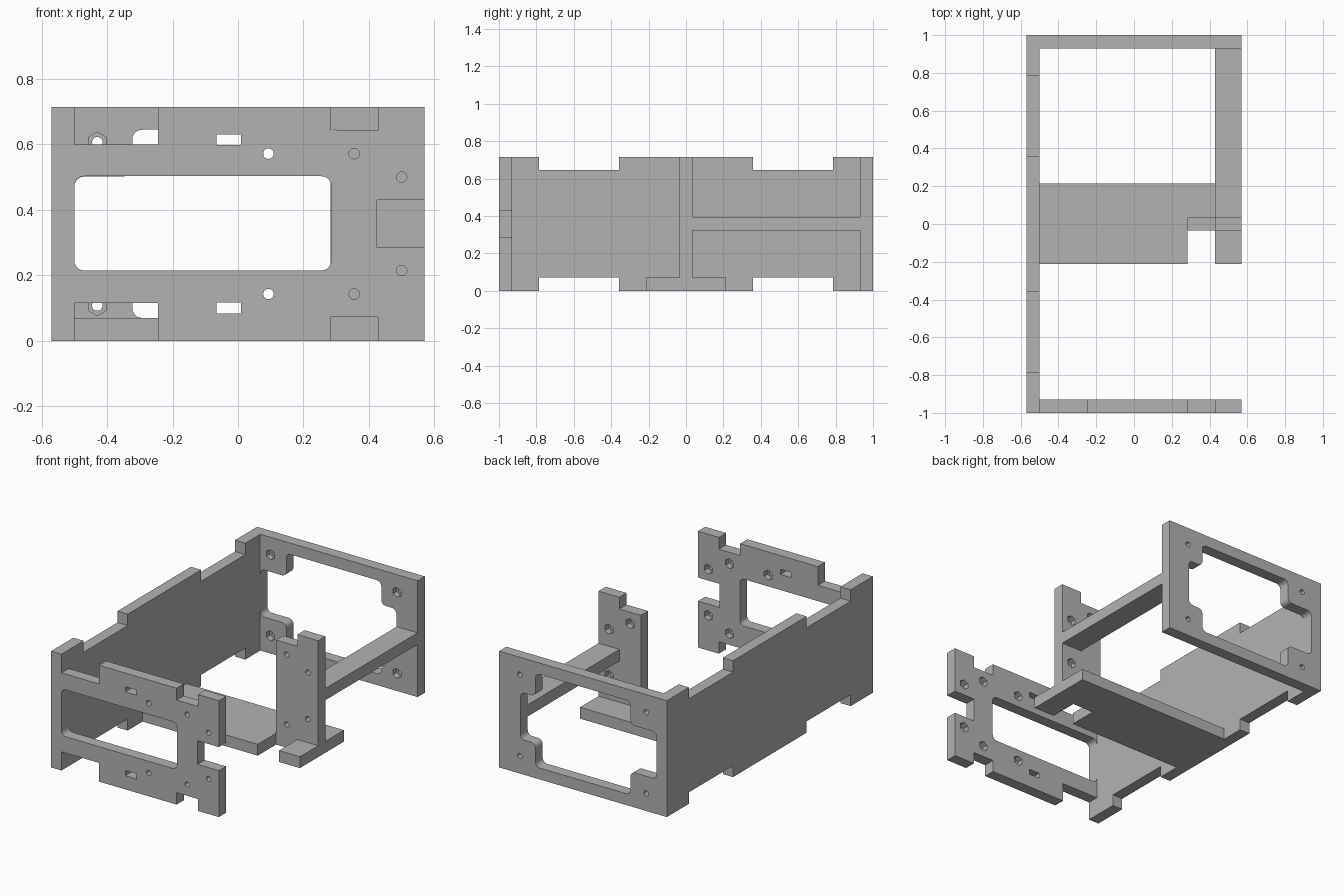
import bpy, bmesh, math

if "Cube" in bpy.data.objects:
    bpy.data.objects.remove(bpy.data.objects["Cube"])

H = 0.715          # overall height
T = 0.07           # wall thickness
X, Y = 0.57, 1.0   # half width, half depth

grey = bpy.data.materials.new("mid grey")
grey.diffuse_color = (0.45, 0.45, 0.45, 1)
grey.use_nodes = True
grey.node_tree.nodes["Principled BSDF"].inputs["Base Color"].default_value = grey.diffuse_color


def prisms(name, outlines, axis, lo, hi):
    """Extrude 2D outlines along an axis: x uses (y,z), y uses (x,z), z uses (x,y)."""
    bm = bmesh.new()
    for pts in outlines:
        place = {"x": lambda a, b: (lo, a, b),
                 "y": lambda a, b: (a, lo, b),
                 "z": lambda a, b: (a, b, lo)}[axis]
        face = bm.faces.new([bm.verts.new(place(a, b)) for a, b in pts])
        out = bmesh.ops.extrude_face_region(bm, geom=[face])
        step = [(hi - lo) if axis == c else 0 for c in "xyz"]
        bmesh.ops.translate(bm, vec=step,
                            verts=[v for v in out["geom"] if isinstance(v, bmesh.types.BMVert)])
    bmesh.ops.recalc_face_normals(bm, faces=bm.faces)
    mesh = bpy.data.meshes.new(name)
    bm.to_mesh(mesh)
    bm.free()
    mesh.materials.append(grey)
    obj = bpy.data.objects.new(name, mesh)
    bpy.context.collection.objects.link(obj)
    return obj


def rect(a0, b0, a1, b1):
    return [(a0, b0), (a1, b0), (a1, b1), (a0, b1)]


def ring(a, b, r, n):
    return [(a + r * math.sin(2 * math.pi * i / n), b + r * math.cos(2 * math.pi * i / n))
            for i in range(n)]


def rounded(pts, r, steps=6):
    """Round every right-angled corner of an outline."""
    out = []
    for i, (px, py) in enumerate(pts):
        ends = []
        for qx, qy in (pts[i - 1], pts[(i + 1) % len(pts)]):
            d = math.hypot(qx - px, qy - py)
            ends.append(((qx - px) / d * r, (qy - py) / d * r))
        (ux, uy), (vx, vy) = ends
        for k in range(steps + 1):
            t = k / steps * math.pi / 2
            s, c = 1 - math.sin(t), 1 - math.cos(t)
            out.append((px + ux * s + vx * c, py + uy * s + vy * c))
    return out


def mirrored(half):
    """Close a lower half outline with its copy flipped about mid height."""
    return half + [(a, H - b) for a, b in reversed(half)]


def cut(obj, cutters):
    for c in cutters:
        c.hide_render = True
        mod = obj.modifiers.new("cut", "BOOLEAN")
        mod.operation, mod.solver, mod.object = "DIFFERENCE", "EXACT", c
    deps = bpy.context.evaluated_depsgraph_get()
    mesh = bpy.data.meshes.new_from_object(obj.evaluated_get(deps))
    obj.modifiers.clear()
    obj.data = mesh
    for c in cutters:
        bpy.data.objects.remove(c)


def drill(obj, holes, windows, y0, y1, pocket_lo, pocket_hi):
    """Cut windows and screw holes through, then hexagonal nut pockets on one side."""
    through = windows + [ring(a, b, 0.016, 20) for a, b in holes]
    cut(obj, [prisms("through_cutter", through, "y", y0 - 0.05, y1 + 0.05),
              prisms("nut_cutter", [ring(a, b, 0.031, 6) for a, b in holes],
                     "y", pocket_lo, pocket_hi)])


def pair(points):
    return points + [(a, H - b) for a, b in points]


# Left side wall with notched top and bottom edges
E = Y - T
prisms("side_wall", [mirrored([
    (-E, 0), (-0.785, 0), (-0.785, T), (-0.357, T), (-0.357, 0),
    (0.357, 0), (0.357, T), (0.785, T), (0.785, 0), (E, 0)])], "x", -X, -0.5)

# Front panel with edge notches, window, slots and nut pockets
front = prisms("front_panel", [mirrored([
    (-X, 0), (-0.5, 0), (-0.5, 0.115), (-0.245, 0.115), (-0.245, 0),
    (0.283, 0), (0.283, 0.073), (0.428, 0.073), (0.428, 0),
    (X, 0), (X, 0.285), (0.425, 0.285)])], "y", -Y, -E)
plate_holes = pair([(0.355, 0.143), (0.5, 0.215)])
front_windows = [rounded(rect(-0.5, 0.215, 0.285, 0.503), 0.03),
                 rect(-0.066, 0.084, 0.009, 0.117),
                 rect(-0.066, 0.599, 0.009, 0.631)]
drill(front, plate_holes + pair([(0.093, 0.143)]), front_windows,
      -Y, -E, -E - 0.035, -E + 0.05)

# Back panel with a cross-shaped window leaving four screw corners
back = prisms("back_panel", [rect(-X, 0, X, H)], "y", E, Y)
cross = mirrored([(-0.5, 0.213), (-0.323, 0.213), (-0.323, T),
                  (0.323, T), (0.323, 0.213), (0.425, 0.213)])
drill(back, pair([(-0.43, 0.108), (0.43, 0.108)]), [rounded(cross, 0.03)],
      E, Y, E - 0.05, E + 0.035)

# Floor shelf with a slot cut in front of the upright plate
prisms("floor_shelf", [[
    (-0.5, -0.213), (0.283, -0.213), (0.283, -0.035), (0.428, -0.035),
    (0.428, -0.213), (X, -0.213), (X, 0.215), (-0.5, 0.215)]], "z", 0, T)

# Upright plate in the middle, stepped at the top
plate = prisms("middle_plate", [[
    (0.283, T), (X, T), (X, H), (0.428, H), (0.428, 0.643), (0.283, 0.643)]],
    "y", -0.035, 0.035)
drill(plate, plate_holes, [], -0.035, 0.035, 0.0, 0.085)

# Rail joining the upright plate to the back panel
prisms("side_rail", [rect(0.428, 0.323, X, 0.395)], "y", 0.035, E)

# Smooth the holes and fillets, keep the other edges sharp
for obj in bpy.context.scene.objects:
    obj.select_set(True)
    bpy.context.view_layer.objects.active = obj
bpy.ops.object.shade_smooth_by_angle(angle=math.radians(30))
